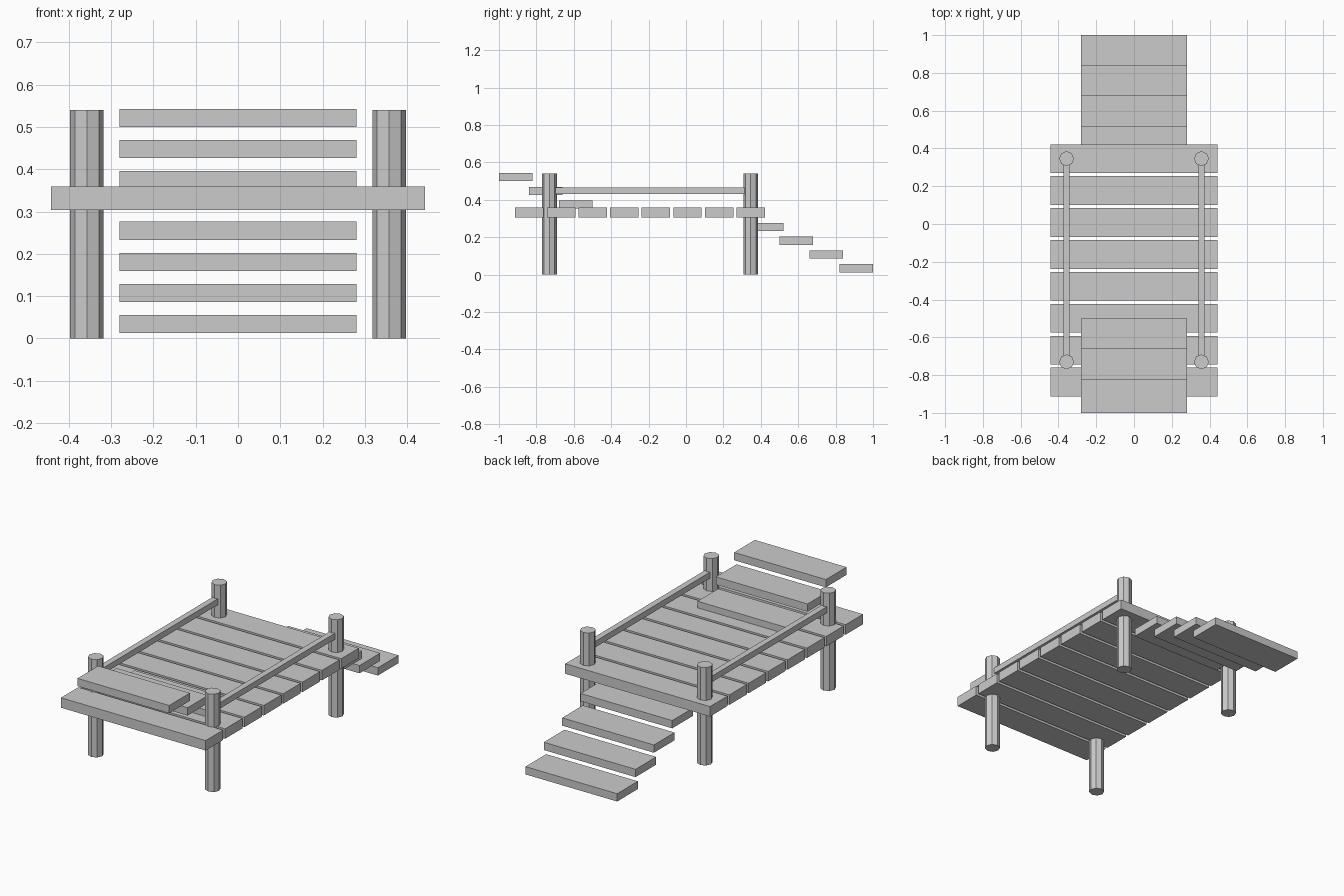
import bpy
from mathutils import Vector

if "Cube" in bpy.data.objects:
    bpy.data.objects.remove(bpy.data.objects["Cube"])


def box(name, lo, hi):
    lo, hi = Vector(lo), Vector(hi)
    bpy.ops.mesh.primitive_cube_add(size=1, location=(lo + hi) / 2)
    ob = bpy.context.object
    ob.name = name
    ob.scale = hi - lo
    bpy.ops.object.transform_apply(location=False, rotation=False, scale=True)
    return ob


# Deck planks
for i in range(8):
    y = 0.346 - i * 0.169
    box(f"deck_plank_{i + 1}", (-0.442, y - 0.076, 0.304), (0.442, y + 0.076, 0.359))

# Steps rising to the deck from the back
for i in range(4):
    y, z = 0.91 - i * 0.16, 0.034 + i * 0.0735
    box(f"lower_step_{i + 1}", (-0.28, y - 0.09, z - 0.0215), (0.28, y + 0.09, z + 0.0215))

# Steps continuing up from the deck at the front
for i in range(3):
    y, z = -0.59 - i * 0.16, 0.374 + i * 0.0735
    box(f"upper_step_{i + 1}", (-0.28, y - 0.09, z - 0.0215), (0.28, y + 0.09, z + 0.0215))

# Posts and handrails on both sides
for side, sx in (("left", -1), ("right", 1)):
    x = sx * 0.357
    for end, y in (("front", -0.73), ("back", 0.346)):
        bpy.ops.mesh.primitive_cylinder_add(vertices=8, radius=0.0395, depth=0.54,
                                            location=(x, y, 0.27))
        bpy.context.object.name = f"{end}_{side}_post"
    box(f"{side}_handrail", (x - 0.0165, -0.73, 0.432), (x + 0.0165, 0.346, 0.465))
